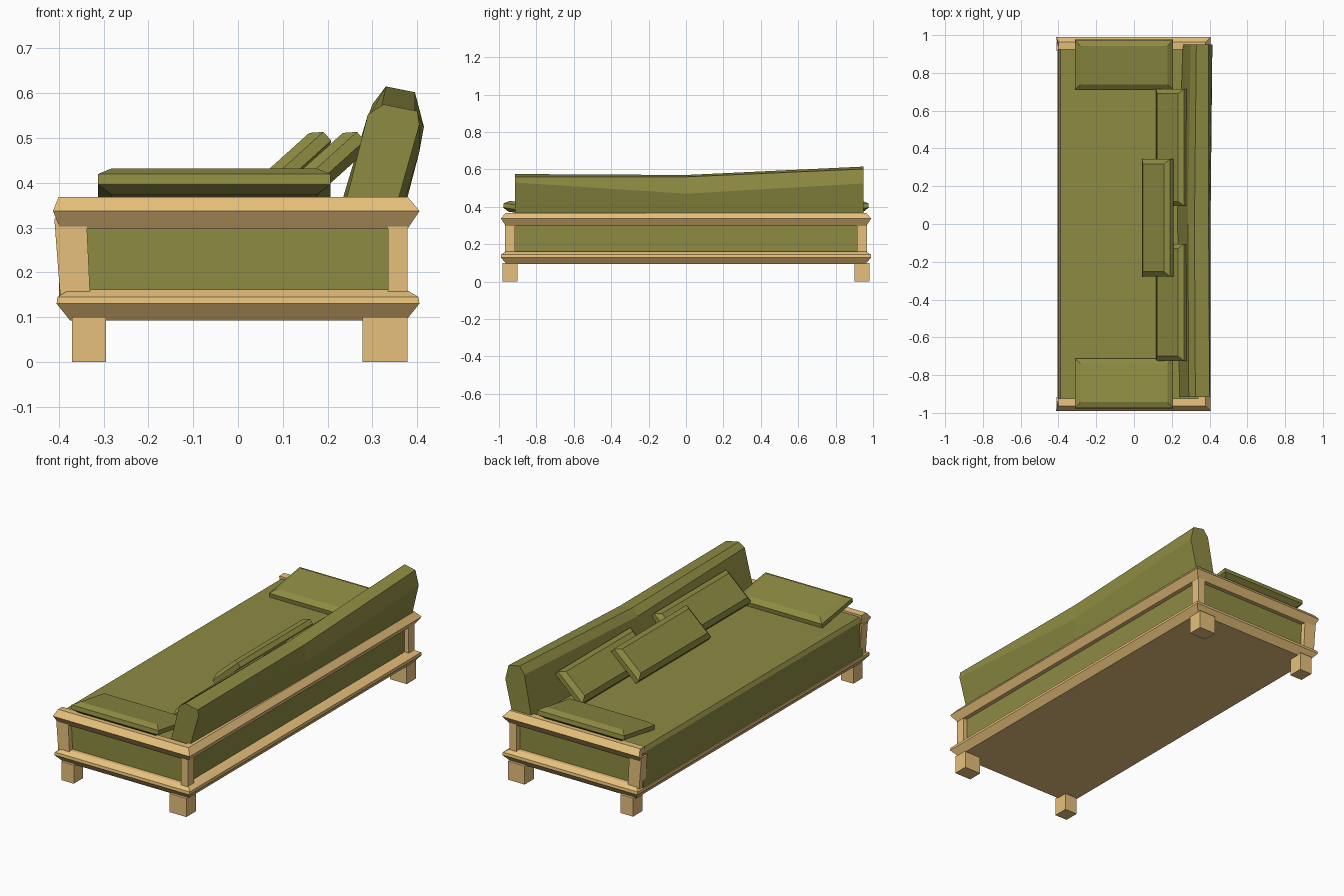
import bpy, bmesh
from math import radians
from mathutils import Matrix, Vector

if "Cube" in bpy.data.objects:
    bpy.data.objects.remove(bpy.data.objects["Cube"])


def material(name, rgb):
    m = bpy.data.materials.new(name)
    m.diffuse_color = (*rgb, 1)
    m.use_nodes = True
    m.node_tree.nodes["Principled BSDF"].inputs["Base Color"].default_value = m.diffuse_color
    return m


GREEN = material("green_fabric", (0.27, 0.26, 0.055))
WOOD = material("light_wood", (0.80, 0.53, 0.20))


def loft(name, rings, mat, matrix=Matrix()):
    """Skin a stack of equal rings and cap both ends."""
    bm = bmesh.new()
    vs = [[bm.verts.new(matrix @ Vector(p)) for p in r] for r in rings]
    n = len(rings[0])
    for a, b in zip(vs, vs[1:]):
        for i in range(n):
            j = (i + 1) % n
            bm.faces.new((a[i], a[j], b[j], b[i]))
    bm.faces.new(vs[0])
    bm.faces.new(vs[-1])
    bmesh.ops.recalc_face_normals(bm, faces=bm.faces)
    me = bpy.data.meshes.new(name)
    bm.to_mesh(me)
    bm.free()
    me.materials.append(mat)
    ob = bpy.data.objects.new(name, me)
    bpy.context.collection.objects.link(ob)
    return ob


def rect(x0, x1, y0, y1, z):
    return [(x0, y0, z), (x1, y0, z), (x1, y1, z), (x0, y1, z)]


def box(name, x0, x1, y0, y1, z0, z1, mat):
    return loft(name, [rect(x0, x1, y0, y1, z) for z in (z0, z1)], mat)


def pillow(name, centre, size, angle, axis, inset=0.025):
    """Chamfered slab, narrower at its two broad faces."""
    hx, hy, hz = (s / 2 for s in size)
    rings = [rect(-hx + i, hx - i, -hy + i, hy - i, z)
             for z, i in ((-hz, inset), (-hz * .4, 0), (hz * .4, 0), (hz, inset))]
    mat = Matrix.Translation(centre) @ Matrix.Rotation(radians(angle), 4, axis)
    return loft(name, rings, GREEN, mat)


# lower frame: chamfered platform
loft("lower_frame", [rect(-.405 + i, .405 - i, -.99 + j, .99 - j, z) for z, i, j in
                     ((.093, .03, .03), (.13, 0, 0), (.145, .002, .002), (.162, .03, .03))], WOOD)

# upper rail: pointed section swept round the two ends and the back
section = ((.026, .298), (0, .337), (.026, .368), (.065, .366), (.065, .30))
path = ((-.395, -1, True), (.405, -1, False), (.405, 1, False), (-.395, 1, True))
rings = []
for x, side, is_end in path:
    rings.append([((x - (abs(z - .337) * -.4 + .018) if is_end else x - d),
                   side * (.99 - d), z) for d, z in section])
loft("upper_rail", rings, WOOD)

# legs and corner posts
for s, end in ((-1, "left"), (1, "right")):
    ya, yb = sorted((s * .98, s * .90))
    box(f"{end}_front_leg", -.37, -.295, ya, yb, 0, .10, WOOD)
    box(f"{end}_back_leg", .278, .378, ya, yb, 0, .10, WOOD)
    pa, pb = sorted((s * .967, s * .915))
    loft(f"{end}_front_post", [rect(-.397, -.33, pa, pb, .15),
                               rect(-.41, -.338, pa, pb, .32)], WOOD)
    box(f"{end}_back_post", .335, .378, pa, pb, .15, .32, WOOD)

# mattress filling the frame
loft("seat", [rect(-.40 + i, .355, -.94 + i, .94 - i, z)
              for z, i in ((.14, 0), (.335, 0), (.355, .012))], GREEN)

# leaning back cushion, taller toward one end
low = ((.235, .335), (.29, .553), (.325, .575), (.40, .56), (.405, .53), (.35, .335))
mid = ((.225, .335), (.285, .535), (.32, .57), (.395, .56), (.405, .47), (.365, .335))
tall = ((.255, .335), (.30, .575), (.33, .615), (.395, .602), (.415, .525), (.37, .335))
loft("back_cushion", [[(x, y, z) for x, z in prof]
                      for y, prof in ((-.915, low), (0, mid), (.95, tall))], GREEN)

# end pillows sloping up onto the rails
for s, end in ((-1, "left"), (1, "right")):
    pillow(f"{end}_arm_pillow", (-.053, s * .845, .387), (.52, .265, .058), s * 9, 'X', .03)

# throw pillows leaning on the back cushion
for name, x, y in (("left", .20, -.415), ("right", .20, .405), ("centre", .125, .033)):
    pillow(f"{name}_throw_pillow", (x, y, .437), (.20, .62, .065), -42, 'Y')
